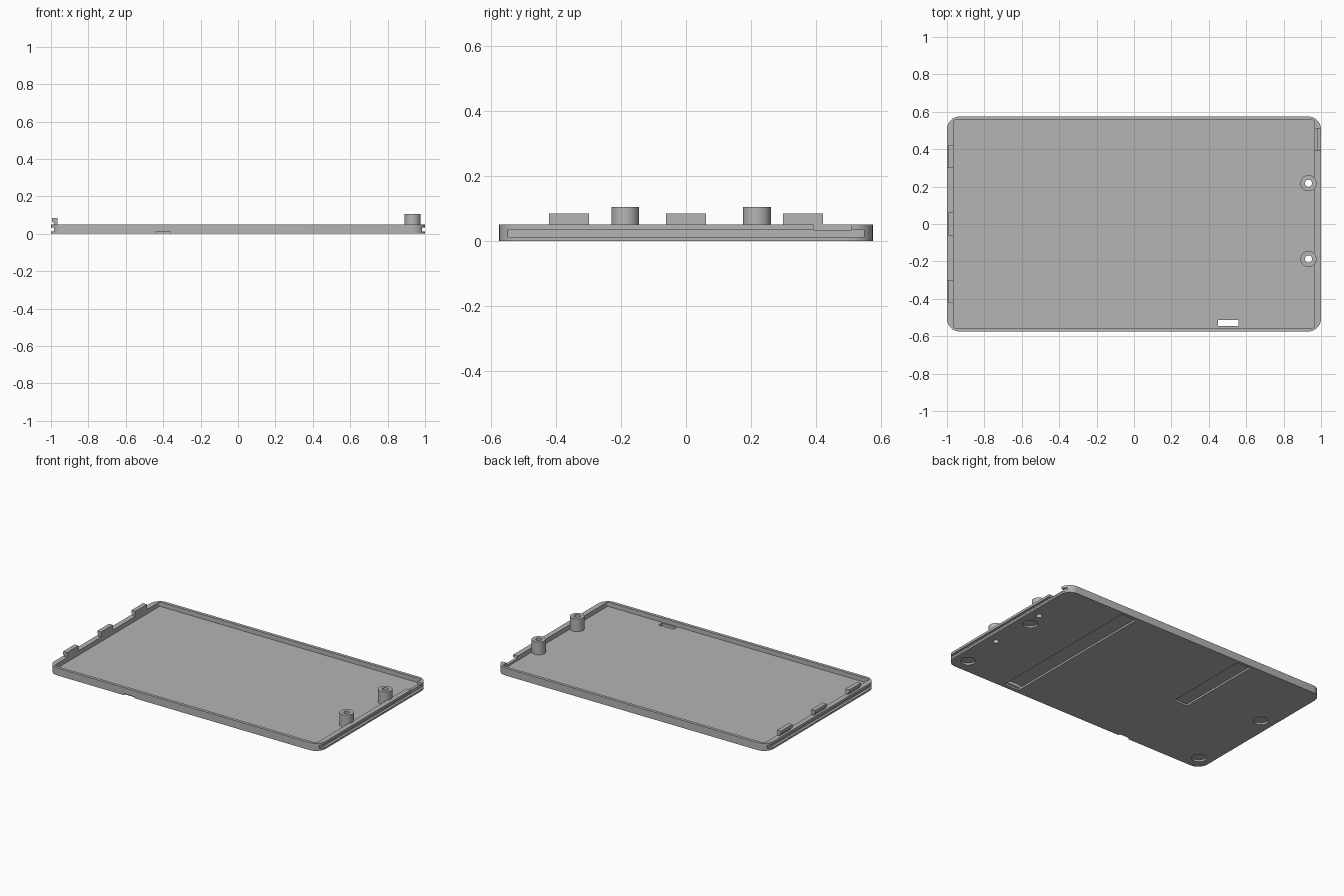
import bpy, bmesh
from mathutils import Matrix

if "Cube" in bpy.data.objects:
    bpy.data.objects.remove(bpy.data.objects["Cube"], do_unlink=True)

grey = bpy.data.materials.new("plain grey")
grey.use_nodes = True
grey.diffuse_color = (0.46, 0.46, 0.46, 1)
grey.node_tree.nodes["Principled BSDF"].inputs["Base Color"].default_value = grey.diffuse_color


def finish(name, bm):
    mesh = bpy.data.meshes.new(name)
    bmesh.ops.recalc_face_normals(bm, faces=bm.faces)
    bm.to_mesh(mesh)
    bm.free()
    mesh.materials.append(grey)
    obj = bpy.data.objects.new(name, mesh)
    bpy.context.collection.objects.link(obj)
    return obj


def box(name, x, y, z, corner=0):
    """Box from (min, max) ranges, with optional rounded upright corners."""
    bm = bmesh.new()
    bmesh.ops.create_cube(bm, size=1)
    for v in bm.verts:
        for i, (low, high) in enumerate((x, y, z)):
            v.co[i] = low if v.co[i] < 0 else high
    if corner:
        upright = [e for e in bm.edges
                   if abs(e.verts[0].co.z - e.verts[1].co.z) > 1e-5]
        bmesh.ops.bevel(bm, geom=upright, offset=corner, segments=8,
                        profile=0.5, affect='EDGES')
    return finish(name, bm)


def cylinder(name, x, y, z, radius):
    bm = bmesh.new()
    bmesh.ops.create_cone(bm, cap_ends=True, segments=40, radius1=radius,
                          radius2=radius, depth=z[1] - z[0],
                          matrix=Matrix.Translation((x, y, sum(z) / 2)))
    return finish(name, bm)


def cut(target, cutter):
    """Subtract the cutter and throw it away."""
    cutter.hide_render = True
    mod = target.modifiers.new("cut", 'BOOLEAN')
    mod.operation = 'DIFFERENCE'
    mod.solver = 'EXACT'
    mod.object = cutter
    bpy.context.view_layer.objects.active = target
    bpy.ops.object.modifier_apply(modifier=mod.name)
    bpy.data.objects.remove(cutter, do_unlink=True)


def smooth(obj):
    bpy.ops.object.select_all(action='DESELECT')
    obj.select_set(True)
    bpy.context.view_layer.objects.active = obj
    bpy.ops.object.shade_smooth_by_angle(angle=0.6)


# Shallow tray with a raised rim
tray = box("tray", (-1, 1), (-0.575, 0.575), (0, 0.05), 0.07)
cut(tray, box("inside", (-0.966, 0.966), (-0.555, 0.555), (0.02, 0.2), 0.012))

# Long grooves along both short ends
for x in ((-1.1, -0.984), (0.984, 1.1)):
    cut(tray, box("end_groove", x, (-0.55, 0.55), (0.012, 0.034)))

# Rim notch, floor slot and front finger notch
cut(tray, box("rim_notch", (0.95, 1.1), (0.393, 0.51), (0.033, 0.2)))
cut(tray, box("floor_slot", (0.45, 0.56), (-0.546, -0.512), (-0.1, 0.1)))
cut(tray, box("front_notch", (-0.44, -0.36), (-0.7, -0.562), (-0.1, 0.01)))

# Recessed strips and foot pockets underneath
cut(tray, box("long_recess", (0.449, 0.561), (-0.55, 0.555), (-0.1, 0.012)))
cut(tray, box("short_recess", (-0.45, -0.35), (-0.04, 0.555), (-0.1, 0.012)))
for x in (-0.91, 0.91):
    for y in (-0.475, 0.11):
        cut(tray, cylinder("foot_pocket", x, y, (-0.1, 0.012), 0.045))

# Hollow screw posts, with their holes running through the floor
for label, y in (("front", -0.187), ("back", 0.218)):
    post = cylinder(label + "_screw_post", 0.933, y, (0.015, 0.105), 0.043)
    for part in (post, tray):
        cut(part, cylinder("screw_hole", 0.933, y, (-0.1, 0.2), 0.019))
    smooth(post)
smooth(tray)

# Hooked clips on the other short end
hook = [(-0.985, 0.045), (-0.966, 0.045), (-0.966, 0.084),
        (-0.995, 0.084), (-0.995, 0.064), (-0.985, 0.06)]
for label, y in (("front", -0.36), ("middle", 0), ("back", 0.36)):
    bm = bmesh.new()
    face = bm.faces.new([bm.verts.new((px, y - 0.061, pz)) for px, pz in hook])
    grown = bmesh.ops.extrude_face_region(bm, geom=[face])["geom"]
    bmesh.ops.translate(bm, vec=(0, 0.122, 0), verts=[
        g for g in grown if isinstance(g, bmesh.types.BMVert)])
    finish(label + "_clip", bm)
